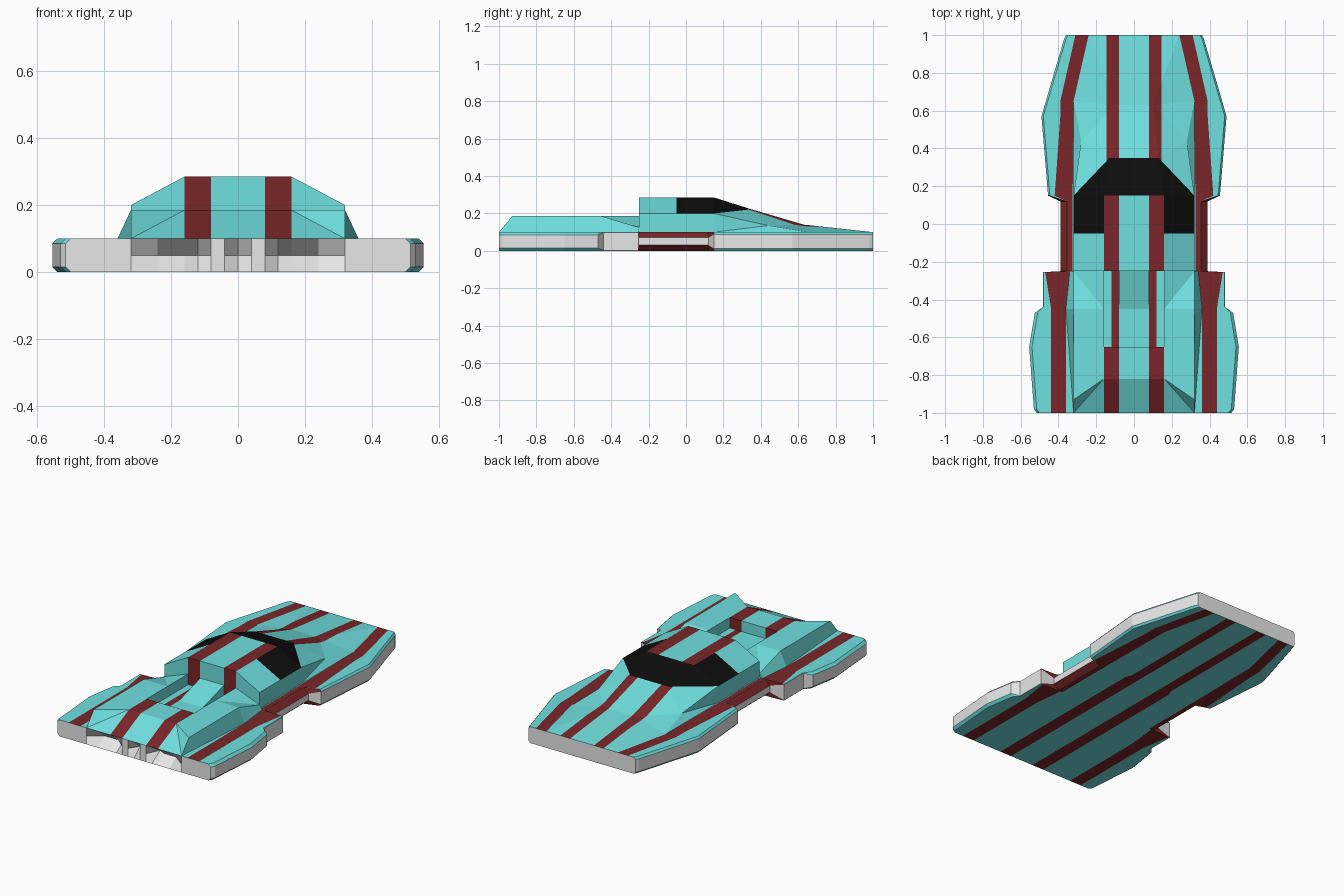
import bpy, bmesh

if "Cube" in bpy.data.objects:
    bpy.data.objects.remove(bpy.data.objects["Cube"])

def mat(name, rgb):
    m = bpy.data.materials.new(name)
    m.diffuse_color = (*rgb, 1)
    m.use_nodes = True
    m.node_tree.nodes["Principled BSDF"].inputs["Base Color"].default_value = m.diffuse_color
    return m

MATS = [mat("teal_paint", (.162, .745, .745)), mat("dark_red_stripe", (.195, .019, .021)),
        mat("black_glass", (.004, .004, .004)), mat("light_grey_trim", (.80, .80, .80))]
TEAL, RED, GLASS, GREY = range(4)

def half_mesh(name, verts, faces, cuts=(), stripe=None):
    """Mirror a half shell over x = 0, cut stripe edges into it and colour them."""
    bm = bmesh.new()
    for s in (1, -1):
        vs = [bm.verts.new((s * x, y, z)) for x, y, z in verts]
        for f, m in faces:
            bm.faces.new([vs[i] for i in f]).material_index = m
    bmesh.ops.remove_doubles(bm, verts=bm.verts[:], dist=1e-5)
    for c in cuts:
        for s in (1, -1):
            bmesh.ops.bisect_plane(bm, geom=bm.verts[:] + bm.edges[:] + bm.faces[:], dist=1e-4,
                                   plane_co=(s * c, 0, 0), plane_no=(1, 0, 0))
    bmesh.ops.recalc_face_normals(bm, faces=bm.faces[:])
    if stripe:
        for f in bm.faces:
            c = f.calc_center_median()
            if f.material_index == TEAL and .081 < abs(c.x) < stripe(c.y) - .001:
                f.material_index = RED
    me = bpy.data.meshes.new(name)
    bm.to_mesh(me)
    bm.free()
    for m in MATS:
        me.materials.append(m)
    ob = bpy.data.objects.new(name, me)
    bpy.context.collection.objects.link(ob)
    return ob

# Lower hull: y, outer stripe inner/outer x, chamfer inner x, edge x, chamfer height
STATIONS = [
    (-1, .36, .44, .50, .515, .015), (-.98, .36, .44, .515, .53, .015),
    (-.65, .36, .44, .54, .555, .015), (-.47, .36, .44, .51, .525, .015),
    (-.44, .36, .44, .48, .482, .002), (-.255, .34, .47, .48, .482, .002),
    (-.25, .325, .354, .355, .39, .03), (.12, .325, .354, .355, .39, .03),
    (.15, .325, .42, .445, .455, .012), (.57, .32, .39, .48, .49, .012),
    (.65, .32, .39, .457, .467, .012), (.98, .245, .315, .36, .37, .012),
    (1, .24, .31, .35, .36, .012)]
verts, faces = [], []
for y, a, b, c, d, h in STATIONS:
    xs = [0, .08, .145 if y > .14 else .16, a, b, c, d]
    verts += [(x, y, .1 - (h if i == 6 else 0)) for i, x in enumerate(xs)]
    verts += [(x, y, h if i == 6 else 0) for i, x in enumerate(xs)]
for i in range(len(STATIONS) - 1):
    p, q = i * 14, i * 14 + 14
    waist = max(STATIONS[i][5], STATIONS[i + 1][5]) > .02
    cols = [TEAL, RED, TEAL, RED, TEAL, RED if waist else TEAL]
    for k in range(6):
        for o in (0, 7):
            faces.append(((p + o + k, p + o + k + 1, q + o + k + 1, q + o + k), cols[k]))
    faces.append(((p + 6, q + 6, q + 13, p + 13), GREY))
for base, k0 in ((0, 3), ((len(STATIONS) - 1) * 14, 0)):
    for k in range(k0, 6):
        faces.append(((base + k, base + k + 1, base + k + 8, base + k + 7), GREY))
half_mesh("lower_hull", verts, faces)

# Notched vent panel across the -y end
PITS = [(0, .06), (.04, 0), (.08, 0), (.12, .08), (.16, .06), (.24, .06), (.32, 0), (.36, 0)]
verts, faces = [], []
for x, d in PITS:
    verts += [(x, -1, 0), (x, -1 + d, .05), (x, -1, .1)]
for i in range(len(PITS) - 1):
    for r in (0, 1):
        a = i * 3 + r
        faces.append(((a, a + 3, a + 4, a + 1), GREY))
half_mesh("vent_panel", verts, faces)

# Raised deck with an open pocket behind the cabin
V = [(.32, -1, .1), (.32, -.93, .185), (.16, -.82, .185), (0, -.82, .185), (0, -1, .1),
     (.36, -.45, .1), (.32, -.45, .185), (.16, -.45, .185), (.34, -.25, .1), (.32, -.25, .125),
     (.16, -.25, .185), (.16, -.65, .185), (0, -.65, .185), (.16, -.65, .12), (0, -.65, .12),
     (.16, -.25, .12), (0, -.25, .12)]
F = [(4, 0, 2, 3), (0, 1, 2), (3, 2, 11, 12), (2, 1, 6, 7, 11), (7, 6, 9), (7, 9, 10),
     (0, 5, 6, 1), (5, 8, 9, 6), (12, 11, 13, 14), (11, 7, 10, 15, 13), (14, 13, 15, 16),
     (8, 9, 10, 15)]
half_mesh("engine_deck", V, [(f, TEAL) for f in F], (.08, .12, .16),
          lambda y: .12 if y > -.645 else .16)

# Wedge inside the pocket
V = [(0, -.25, .18), (.08, -.25, .18), (.08, -.25, .12), (0, -.25, .12), (0, -.45, .121), (.08, -.45, .121)]
half_mesh("pocket_ramp", V, [((0, 1, 5, 4), TEAL), ((1, 2, 5), TEAL)])

# Cabin, windows and sloping hood
V = [(0, -.25, .285), (.16, -.25, .285), (.32, -.25, .2), (.32, -.25, .1), (0, -.25, .1),
     (0, .15, .285), (.16, .15, .285), (.32, .15, .2), (.32, .15, .1),
     (0, .35, .222), (.13, .35, .222), (.28, .44, .135), (.32, .65, .1),
     (0, .63, .14), (.10, .63, .14), (.24, 1, .1), (0, 1, .1),
     (.16, -.05, .285), (.32, -.05, .2)]
body = [(0, 1, 17, 6, 5), (1, 2, 18, 17), (2, 3, 8, 7, 18), (0, 4, 3, 2, 1), (9, 10, 14, 13),
        (10, 7, 11), (10, 11, 14), (11, 12, 14), (7, 8, 11), (8, 12, 11), (14, 12, 15),
        (13, 14, 15, 16)]
glass = [(17, 18, 7, 6), (5, 6, 10, 9), (6, 7, 10)]
half_mesh("cabin_and_hood", V, [(f, TEAL) for f in body] + [(f, GLASS) for f in glass],
          (.08, .145, .16), lambda y: .145 if y > .15 else .16)
